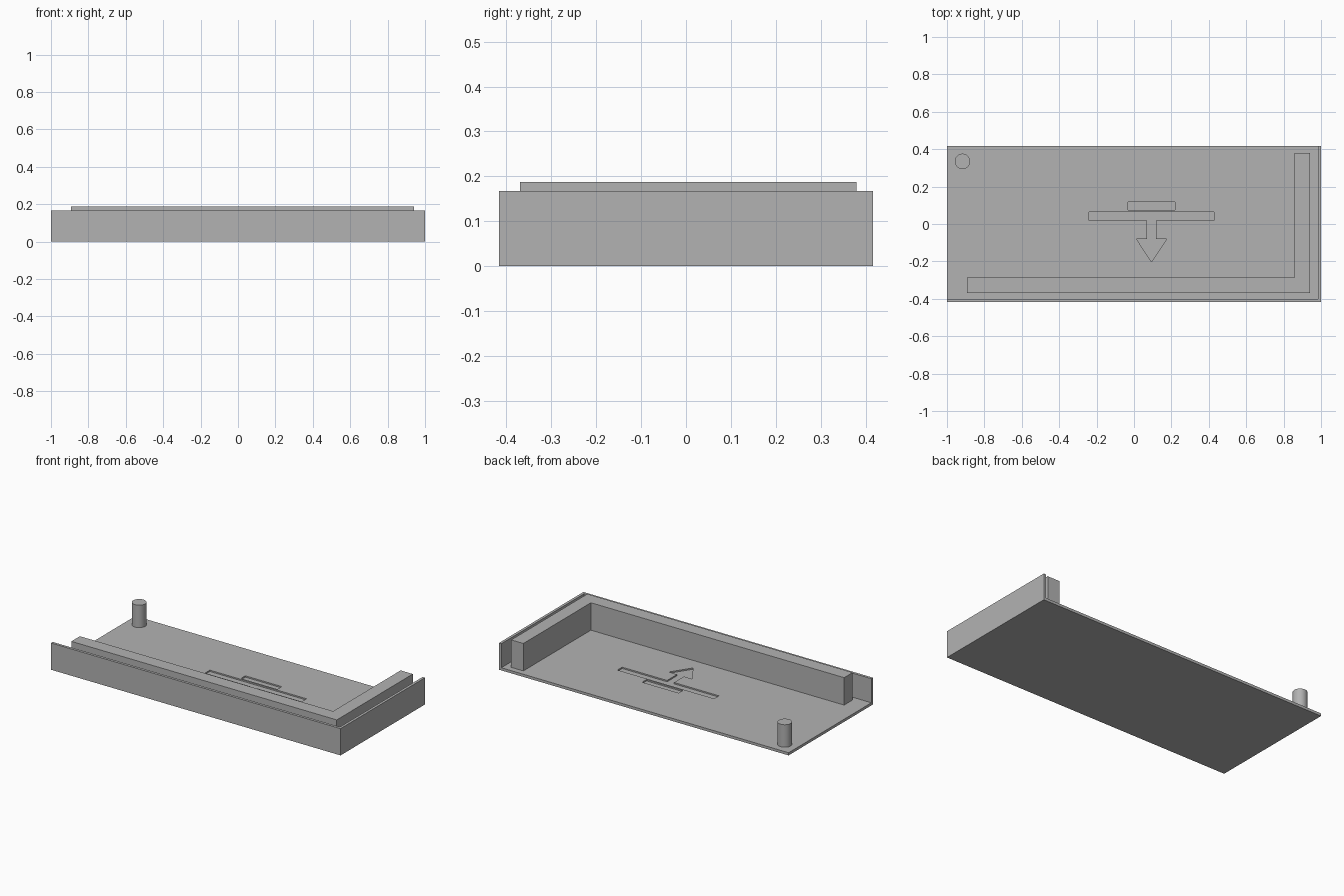
import bpy
import bmesh
from mathutils import Matrix

cube = bpy.data.objects.get("Cube")
if cube:
    bpy.data.objects.remove(cube, do_unlink=True)

grey = bpy.data.materials.new("plain_grey")
grey.use_nodes = True
COLOUR = (0.45, 0.45, 0.45, 1)
grey.diffuse_color = COLOUR
grey.node_tree.nodes["Principled BSDF"].inputs["Base Color"].default_value = COLOUR

# Overall half sizes and thicknesses
HX, HY = 1.0, 0.4165
SKIN = 0.0167
WALL_TOP, RIB_TOP, POST_TOP = 0.167, 0.188, 0.157


def add_object(name, bm):
    bmesh.ops.recalc_face_normals(bm, faces=bm.faces)
    mesh = bpy.data.meshes.new(name)
    bm.to_mesh(mesh)
    bm.free()
    mesh.materials.append(grey)
    obj = bpy.data.objects.new(name, mesh)
    bpy.context.collection.objects.link(obj)
    return obj


def prism(name, outline, bottom, top):
    """Extrude a flat outline upwards between two heights."""
    bm = bmesh.new()
    face = bm.faces.new([bm.verts.new((x, y, bottom)) for x, y in outline])
    new = bmesh.ops.extrude_face_region(bm, geom=[face])["geom"]
    bmesh.ops.translate(bm, vec=(0, 0, top - bottom),
                        verts=[v for v in new if isinstance(v, bmesh.types.BMVert)])
    return add_object(name, bm)


def rectangle(x0, x1, y0, y1):
    return [(x0, y0), (x1, y0), (x1, y1), (x0, y1)]


def corner(x0, x1, y0, y1, width):
    """L outline running along the front and the left side."""
    return [(x0, y0), (x1, y0), (x1, y1), (x1 - width, y1),
            (x1 - width, y0 + width), (x0, y0 + width)]


# Floor plate, outer wall and taller inner rib
plate = prism("floor_plate", rectangle(-HX, HX - SKIN, SKIN - HY, HY), 0, SKIN)
prism("outer_wall", corner(-HX, HX, -HY, HY, SKIN), 0, WALL_TOP)
prism("inner_rib", corner(-0.892, 0.941, -0.37, 0.38, 0.084), SKIN, RIB_TOP)

# Recessed short bar, and long bar joined to an arrow pointing forwards
mid, shaft, head = 0.094, 0.024, 0.081
arrow = [(-0.24, 0.018), (mid - shaft, 0.018), (mid - shaft, -0.08),
         (mid - head, -0.08), (mid, -0.203), (mid + head, -0.08),
         (mid + shaft, -0.08), (mid + shaft, 0.018), (0.428, 0.018),
         (0.428, 0.065), (-0.24, 0.065)]
short_bar = rectangle(-0.032, 0.22, 0.075, 0.118)
for name, outline in (("arrow_cutter", arrow), ("bar_cutter", short_bar)):
    cutter = prism(name, outline, SKIN / 2, SKIN * 2)
    cutter.hide_render = True
    bpy.context.view_layer.objects.active = plate
    cut = plate.modifiers.new("recess", "BOOLEAN")
    cut.operation = "DIFFERENCE"
    cut.solver = "EXACT"
    cut.object = cutter
    bpy.ops.object.modifier_apply(modifier=cut.name)
    bpy.data.objects.remove(cutter, do_unlink=True)

# Round post in the back right corner
bm = bmesh.new()
bmesh.ops.create_cone(bm, cap_ends=True, segments=48, radius1=0.041, radius2=0.041,
                      depth=POST_TOP - SKIN,
                      matrix=Matrix.Translation((-0.917, 0.335, (POST_TOP + SKIN) / 2)))
post = add_object("corner_post", bm)
bpy.ops.object.select_all(action="DESELECT")
post.select_set(True)
bpy.context.view_layer.objects.active = post
bpy.ops.object.shade_smooth_by_angle()
